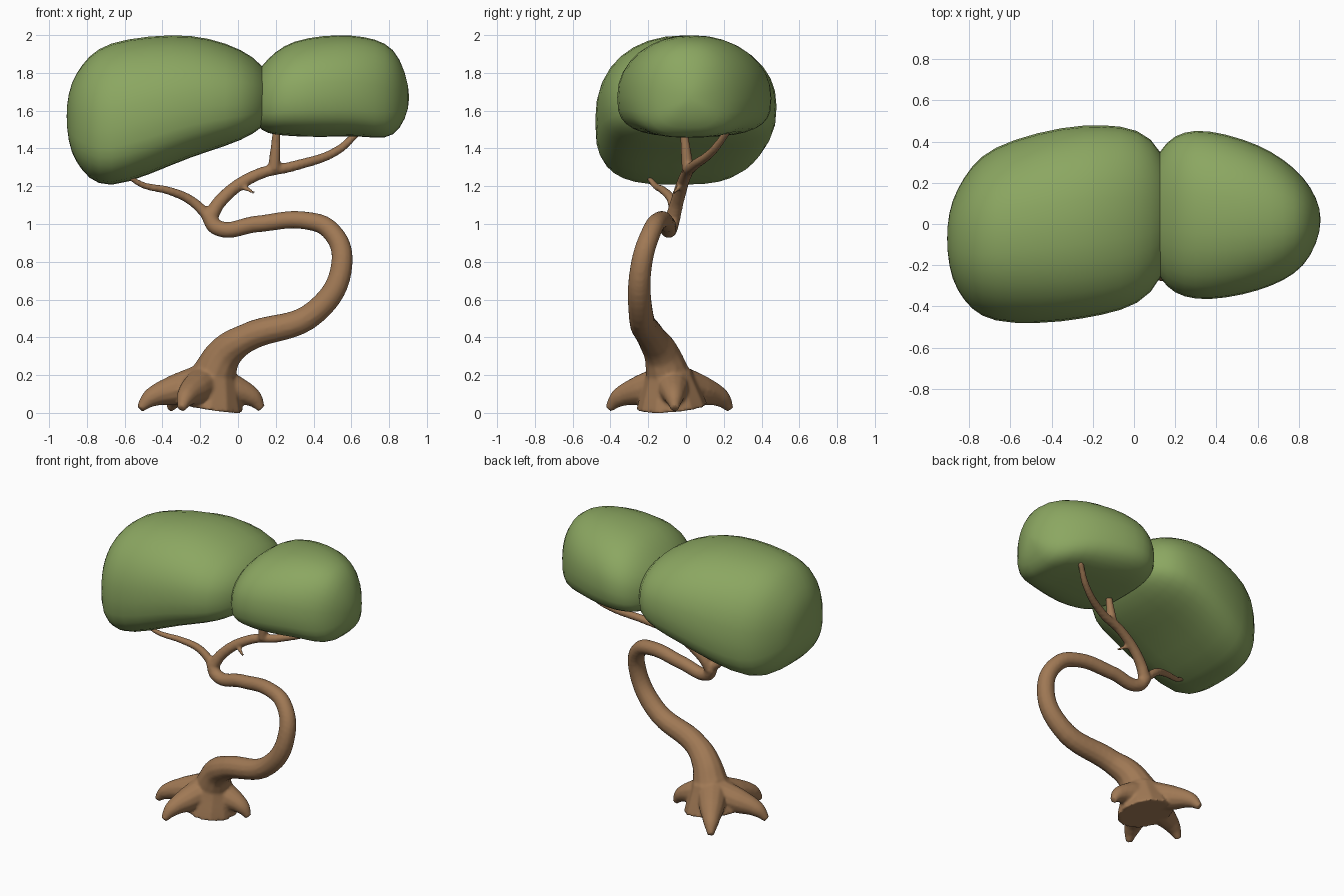
import bpy, bmesh, math
from mathutils import Vector

if "Cube" in bpy.data.objects:
    bpy.data.objects.remove(bpy.data.objects["Cube"])


def material(name, rgb):
    m = bpy.data.materials.new(name)
    m.diffuse_color = (*rgb, 1)
    m.use_nodes = True
    m.node_tree.nodes["Principled BSDF"].inputs["Base Color"].default_value = m.diffuse_color
    return m


GREEN = material("leaf green", (0.26, 0.385, 0.12))
BROWN = material("bark brown", (0.35, 0.19, 0.09))


def tube(name, pts, radius):
    """Smooth round tube through points; radius(t) gives its taper."""
    cu = bpy.data.curves.new(name, 'CURVE')
    cu.dimensions = '3D'
    cu.bevel_depth = 1.0
    cu.bevel_resolution = 4
    cu.use_fill_caps = True
    cu.resolution_u = 8
    sp = cu.splines.new('BEZIER')
    sp.bezier_points.add(len(pts) - 1)
    for i, (bp, p) in enumerate(zip(sp.bezier_points, pts)):
        bp.co = p
        bp.radius = radius(i / (len(pts) - 1))
        bp.handle_left_type = bp.handle_right_type = 'AUTO'
    ob = bpy.data.objects.new(name, cu)
    bpy.context.collection.objects.link(ob)
    return ob


def taper(r0, r1):
    return lambda t: r0 + (r1 - r0) * t


def catmull(a, b, c, d, t):
    return 0.5 * (2 * b + (c - a) * t + (2 * a - 5 * b + 4 * c - d) * t * t
                  + (3 * b - a - 3 * c + d) * t ** 3)


def foliage(name, keys, n=32, steps=4):
    """Leaf mass lofted along x through (x, ymin, ymax, zmin, zmax) keys.
    The first and last keys are the tips; mirrored end keys round them off."""
    def flip(k):
        return (k[0], k[2], k[1], k[4], k[3])
    ks = [flip(keys[1]), *keys, flip(keys[-2])]
    stations = [[catmull(*q, s / steps) for q in zip(*ks[i:i + 4])]
                for i in range(len(keys) - 1) for s in range(steps)]
    bm = bmesh.new()
    rings = []
    for x, y0, y1, z0, z1 in stations[1:]:
        cy, hy = (y0 + y1) / 2, (y1 - y0) / 2
        cz = z0 + 0.4 * (z1 - z0)
        ring = []
        for i in range(n):
            c, s = math.cos(math.tau * i / n), math.sin(math.tau * i / n)
            e = 2 / 2.2 if s > 0 else 2 / 3      # rounded top, flatter bottom
            h = z1 - cz if s > 0 else cz - z0
            ring.append(bm.verts.new((x, cy + hy * math.copysign(abs(c) ** e, c),
                                      cz + h * math.copysign(abs(s) ** e, s))))
        rings.append(ring)
    for a, b in zip(rings, rings[1:]):
        for i in range(n):
            j = (i + 1) % n
            bm.faces.new((a[i], a[j], b[j], b[i]))
    for k, ring in ((keys[0], rings[0]), (keys[-1], rings[-1])):
        v = bm.verts.new((k[0], k[1], k[3]))
        for i in range(n):
            bm.faces.new((v, ring[i], ring[(i + 1) % n]))
    bmesh.ops.recalc_face_normals(bm, faces=bm.faces)
    for f in bm.faces:
        f.smooth = True
    me = bpy.data.meshes.new(name)
    bm.to_mesh(me)
    bm.free()
    me.materials.append(GREEN)
    ob = bpy.data.objects.new(name, me)
    bpy.context.collection.objects.link(ob)


# Two leaf masses
foliage("large_foliage", [
    (-.907, -.07, -.07, 1.57, 1.57),
    (-.855, -.32, .17, 1.33, 1.795),
    (-.67, -.468, .37, 1.208, 1.955),
    (-.25, -.458, .477, 1.352, 1.995),
    (.08, -.33, .41, 1.48, 1.88),
    (.21, .05, .05, 1.65, 1.65)])
foliage("small_foliage", [
    (.04, .05, .05, 1.65, 1.65),
    (.126, -.257, .35, 1.5, 1.835),
    (.3, -.362, .452, 1.465, 1.965),
    (.6, -.322, .382, 1.464, 1.997),
    (.82, -.2, .225, 1.475, 1.92),
    (.906, .02, .02, 1.67, 1.67)])

# Winding trunk, thick at the foot
parts = [tube("trunk", [
    (-.13, -.095, .2), (-.07, -.13, .315), (.04, -.18, .395), (.41, -.24, .535),
    (.55, -.235, .79), (.49, -.18, .965), (.36, -.14, 1.018), (.1, -.1, 1),
    (-.11, -.085, .98), (-.16, -.065, 1.05)],
    lambda t: .04 + .022 * (1 - t) + .056 * (1 - t) ** 4)]

# Flared base with four roots running from the centre to their tips
centre = Vector((-.16, -.075, 0))
parts.append(tube("base", [centre + Vector((0, 0, .03)), (-.13, -.09, .22)], taper(.19, .12)))
for tip in ((-.52, -.17), (.125, -.06), (-.3, -.41), (-.36, .235)):
    tip = Vector((*tip, 0))
    pts = [centre.lerp(tip, s) + Vector((0, 0, z))
           for s, z in ((0, .16), (.5, .12), (.83, .08), (1, .022))]
    parts.append(tube("root", pts, lambda t: .11 - .088 * t))

# Branches
parts += [
    tube("left_branch", [(-.155, -.065, 1.04), (-.25, -.075, 1.125), (-.37, -.12, 1.177),
                         (-.5, -.165, 1.205), (-.58, -.2, 1.25)], taper(.03, .014)),
    tube("right_branch", [(-.15, -.07, 1.03), (-.09, -.045, 1.125), (.1, 0, 1.26),
                          (.3, .04, 1.308), (.52, .14, 1.385), (.64, .22, 1.49)],
         taper(.04, .019)),
    tube("upright_branch", [(.19, .01, 1.29), (.207, -.015, 1.52)], taper(.033, .02)),
    tube("twig", [(0, -.02, 1.21), (.085, -.065, 1.165)], taper(.018, .009))]

# Merge all the wood into one smooth skin
bpy.ops.object.select_all(action='DESELECT')
for p in parts:
    p.select_set(True)
bpy.context.view_layer.objects.active = parts[0]
bpy.ops.object.convert(target='MESH')
bpy.ops.object.join()
wood = bpy.context.view_layer.objects.active
wood.name = "trunk_and_branches"
wood.data.materials.clear()
wood.data.materials.append(BROWN)
merge = wood.modifiers.new("merge", 'REMESH')
merge.mode = 'VOXEL'
merge.voxel_size = 0.01
merge.use_smooth_shade = True
soften = wood.modifiers.new("soften", 'SMOOTH')
soften.factor = 0.5
soften.iterations = 4
